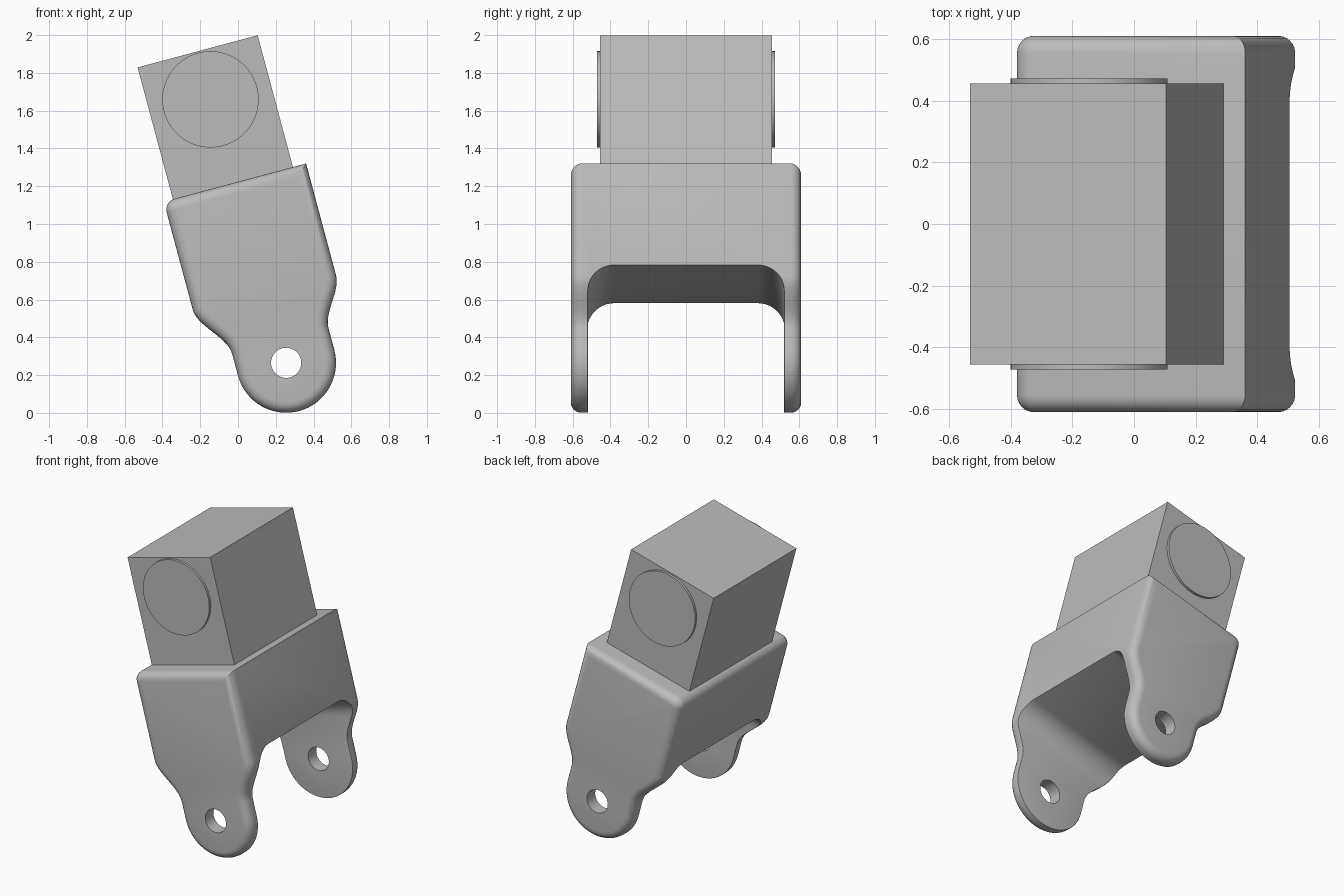
import bpy, bmesh, math
from mathutils import Matrix

if "Cube" in bpy.data.objects:
    bpy.data.objects.remove(bpy.data.objects["Cube"])

TILT = Matrix.Translation((0.255, 0, 0.265)) @ Matrix.Rotation(math.radians(-15), 4, 'Y')

grey = bpy.data.materials.new("plain grey")
grey.diffuse_color = (0.5, 0.5, 0.5, 1)
grey.use_nodes = True
grey.node_tree.nodes["Principled BSDF"].inputs["Base Color"].default_value = grey.diffuse_color


def make(name, bm):
    bmesh.ops.recalc_face_normals(bm, faces=bm.faces)
    me = bpy.data.meshes.new(name)
    bm.to_mesh(me)
    bm.free()
    me.materials.append(grey)
    ob = bpy.data.objects.new(name, me)
    bpy.context.collection.objects.link(ob)
    return ob


def prism(points, direction):
    """Extrude a closed loop of 3D points along a direction."""
    bm = bmesh.new()
    f = bm.faces.new([bm.verts.new(p) for p in points])
    r = bmesh.ops.extrude_face_region(bm, geom=[f])
    bmesh.ops.translate(bm, vec=direction,
                        verts=[v for v in r["geom"] if isinstance(v, bmesh.types.BMVert)])
    return bm


def arc(cx, cz, r, a0, a1, n):
    return [(cx + r * math.cos(math.radians(a0 + (a1 - a0) * i / n)),
             cz + r * math.sin(math.radians(a0 + (a1 - a0) * i / n))) for i in range(n + 1)]


def cut(ob, cutter):
    """Subtract a cutter and bake the result."""
    m = ob.modifiers.new("cut", 'BOOLEAN')
    m.operation, m.object, m.solver = 'DIFFERENCE', cutter, 'EXACT'
    bpy.context.view_layer.update()
    dg = bpy.context.evaluated_depsgraph_get()
    me = bpy.data.meshes.new_from_object(ob.evaluated_get(dg))
    ob.modifiers.clear()
    ob.data = me
    bpy.data.objects.remove(cutter)


def smooth(ob, angle=35):
    bpy.ops.object.select_all(action='DESELECT')
    ob.select_set(True)
    bpy.context.view_layer.objects.active = ob
    bpy.ops.object.shade_smooth_by_angle(angle=math.radians(angle))


# Bracket side outline: round ear, waist flaring to a wide body
R, TOP = 0.264, 0.992


def flare(w, v0, v1, n=14):
    return [(R + (w - R) * t * t * (3 - 2 * t), v0 + (v1 - v0) * t)
            for t in [i / n for i in range(n + 1)]]


right = flare(0.375, 0.12, 0.38)
left = [(-u, v) for u, v in reversed(flare(0.405, 0.12, 0.40))]
outline = (arc(0, 0, R, 180, 360, 32) + right + [(0.375, TOP)]
           + arc(-0.345, TOP - 0.06, 0.06, 90, 180, 8) + left)
bm = prism([(u, -0.61, v) for u, v in outline], (0, 1.22, 0))

# Rounded outer rims of both cheeks
rim = [e for e in bm.edges if abs(e.verts[0].co.y - e.verts[1].co.y) < 1e-5]
bmesh.ops.bevel(bm, geom=rim, offset=0.055, segments=6, profile=0.5,
                affect='EDGES', clamp_overlap=False)
bracket = make("bracket", bm)

# Opening between the ears, with rounded upper corners
opening = ([(-0.52, -0.6)] + [(0.52, -0.6)] + arc(0.38, 0.295, 0.14, 0, 90, 10)
           + arc(-0.38, 0.295, 0.14, 90, 180, 10))
cut(bracket, make("opening_cutter", prism([(-1, y, v) for y, v in opening], (2, 0, 0))))

# Small rounding along the inner rim
bm = bmesh.new()
bm.from_mesh(bracket.data)
bmesh.ops.remove_doubles(bm, verts=bm.verts, dist=1e-4)
inner = [e for e in bm.edges if len(e.link_faces) == 2
         and e.calc_face_angle(0) > math.radians(45)
         and all(abs(v.co.y) < 0.525 and v.co.z < 0.5 for v in e.verts)]
bmesh.ops.bevel(bm, geom=inner, offset=0.028, segments=4, profile=0.5,
                affect='EDGES', clamp_overlap=True)
bm.to_mesh(bracket.data)
bm.free()

# Pin hole through both ears
cut(bracket, make("hole_cutter",
                  prism([(u, -1, v) for u, v in arc(0, 0, 0.08, 0, 360, 40)[:-1]], (0, 2, 0))))
smooth(bracket)
bracket.matrix_world = TILT

# Block rising out of the bracket
block = make("block", prism([(-0.355, -0.455, 0.93), (0.303, -0.455, 0.93),
                             (0.303, -0.455, 1.714), (-0.355, -0.455, 1.714)], (0, 0.91, 0)))
block.matrix_world = TILT

# Thin round bosses on the front and back of the block
for name, y in (("front_boss", -0.472), ("back_boss", 0.44)):
    boss = make(name, prism([(u, y, v) for u, v in arc(-0.026, 1.451, 0.255, 0, 360, 64)[:-1]],
                            (0, 0.032, 0)))
    smooth(boss)
    boss.matrix_world = TILT
